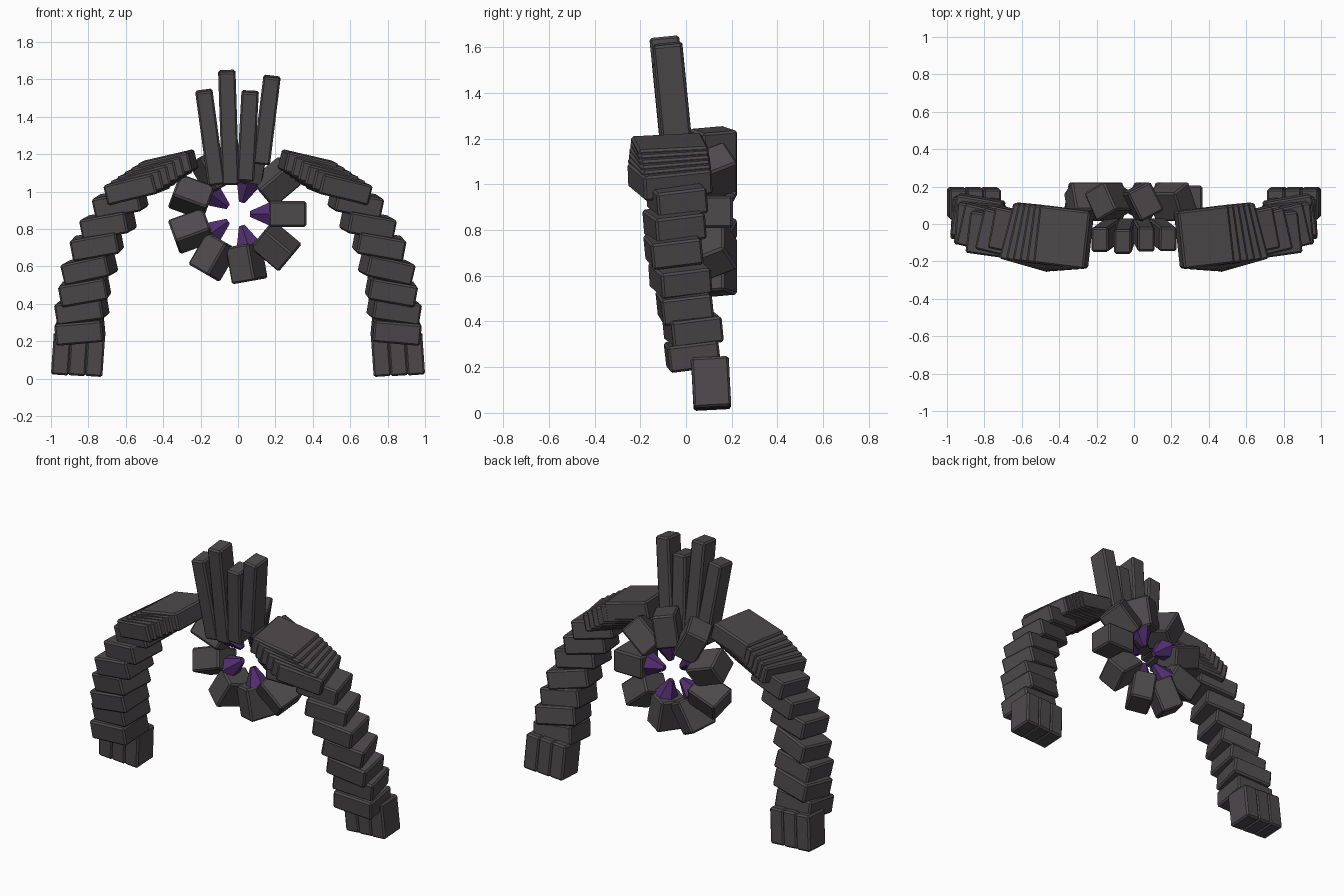
import bpy, bmesh
from math import radians, cos, sin, pi
from mathutils import Matrix, Vector, Euler

if "Cube" in bpy.data.objects:
    bpy.data.objects.remove(bpy.data.objects["Cube"])


def material(name, rgb):
    m = bpy.data.materials.new(name)
    m.use_nodes = True
    m.diffuse_color = (*rgb, 1)
    m.node_tree.nodes["Principled BSDF"].inputs["Base Color"].default_value = (*rgb, 1)
    return m


STONE = material("dark stone", (0.075, 0.067, 0.072))
PURPLE = material("purple crystal", (0.08, 0.028, 0.16))


def finish(bm, name, mat):
    mesh = bpy.data.meshes.new(name)
    bmesh.ops.recalc_face_normals(bm, faces=bm.faces)
    bm.to_mesh(mesh)
    bm.free()
    mesh.materials.append(mat)
    obj = bpy.data.objects.new(name, mesh)
    bpy.context.collection.objects.link(obj)
    return obj


def block(name, matrix, size, mat=STONE, bevel=0.01):
    """Chamfered stone block."""
    bm = bmesh.new()
    bmesh.ops.create_cube(bm, size=1, matrix=Matrix.Diagonal((*size, 1)))
    bmesh.ops.bevel(bm, geom=bm.edges[:], offset=bevel, segments=1, affect='EDGES')
    bm.transform(matrix)
    return finish(bm, name, mat)


def place(loc, rot=(0, 0, 0)):
    return Matrix.Translation(loc) @ Euler([radians(a) for a in rot]).to_matrix().to_4x4()


def arm_block(name, side, loc, rot, size):
    """Block on the left (+x) or right (-x) arm; the pose is mirrored."""
    x, y, z = loc
    block(name, place((side * x, y, z), (rot[0], side * rot[1], side * rot[2])), size)


# Forearm blocks: centre x, y, z, roll, yaw
FOREARM = [
    (0.63, -0.04, 0.94, 11, 12),
    (0.695, -0.05, 0.825, 10, 14),
    (0.755, -0.055, 0.715, 10, 8),
    (0.795, -0.025, 0.59, 12, 14),
    (0.82, -0.005, 0.47, 10, 6),
    (0.835, 0.03, 0.37, 8, 10),
    (0.845, 0.028, 0.255, 5, 4),
]

for side, label in ((1, "left"), (-1, "right")):
    # Overlapping shoulder slabs
    for i in range(6):
        t = i / 5
        arm_block(f"{label}_shoulder_slab_{i + 1}", side,
                  (0.375 + 0.165 * t, -0.07, 1.135 - 0.11 * t),
                  (3 + 3 * t, 13, 7 + 9 * t), (0.28, 0.31, 0.11))
    # Staggered forearm
    for i, (x, y, z, roll, yaw) in enumerate(FOREARM):
        arm_block(f"{label}_forearm_block_{i + 1}", side,
                  (x, y, z), (7, roll, yaw), (0.255, 0.225, 0.115))
    # Three slabs forming the hand
    for i in range(3):
        arm_block(f"{label}_finger_{i + 1}", side,
                  (0.765 + 0.09 * i, 0.11, 0.125 + 0.004 * i),
                  (3, -4, 0), (0.095, 0.165, 0.22))

# Ring of twisted blocks around the core
CORE = Vector((0, 0.12, 0.88))
for i in range(9):
    a = 2 * pi * i / 9
    twist = 0 if i == 0 else 27
    m = (Matrix.Translation(CORE + Vector((cos(a), 0, sin(a))) * 0.265)
         @ Matrix.Rotation(-a, 4, 'Y') @ Matrix.Rotation(radians(twist), 4, 'X'))
    block(f"ring_block_{i + 1}", m, (0.2, 0.17, 0.14))

# Crystals pointing inwards
for i in range(5):
    a = 2 * pi * i / 5
    bm = bmesh.new()
    bmesh.ops.create_cone(bm, cap_ends=True, segments=6, radius1=0.075,
                          radius2=0.018, depth=0.11)
    bm.transform(Matrix.Translation(CORE + Vector((cos(a), 0, sin(a))) * 0.12)
                 @ Matrix.Rotation(-a, 4, 'Y') @ Matrix.Rotation(radians(-90), 4, 'Y'))
    finish(bm, f"core_crystal_{i + 1}", PURPLE)

# Small crystal sliver in the gap at the top of the ring
block("crystal_sliver", place((-0.05, 0.11, 1.09), (0, 0, 15)),
      (0.1, 0.035, 0.02), PURPLE, 0.004)

# Crown of four tall slabs, each from bottom (x, z) to top (x, z)
CROWN = [(-0.115, 1.04, -0.183, 1.54), (-0.04, 1.04, -0.06, 1.645),
         (0.04, 1.06, 0.065, 1.535), (0.125, 1.15, 0.182, 1.615)]
for i, (xb, zb, xt, zt) in enumerate(CROWN):
    low = Vector((xb, -0.035, zb))
    high = Vector((xt, -0.035 - 0.1 * (zt - zb), zt))
    up = (high - low).normalized()
    right = Vector((0, 1, 0)).cross(up).normalized()
    m = Matrix((right, up.cross(right), up)).transposed().to_4x4()
    m.translation = (low + high) / 2
    block(f"crown_slab_{i + 1}", m, (0.093, 0.13, (high - low).length))
